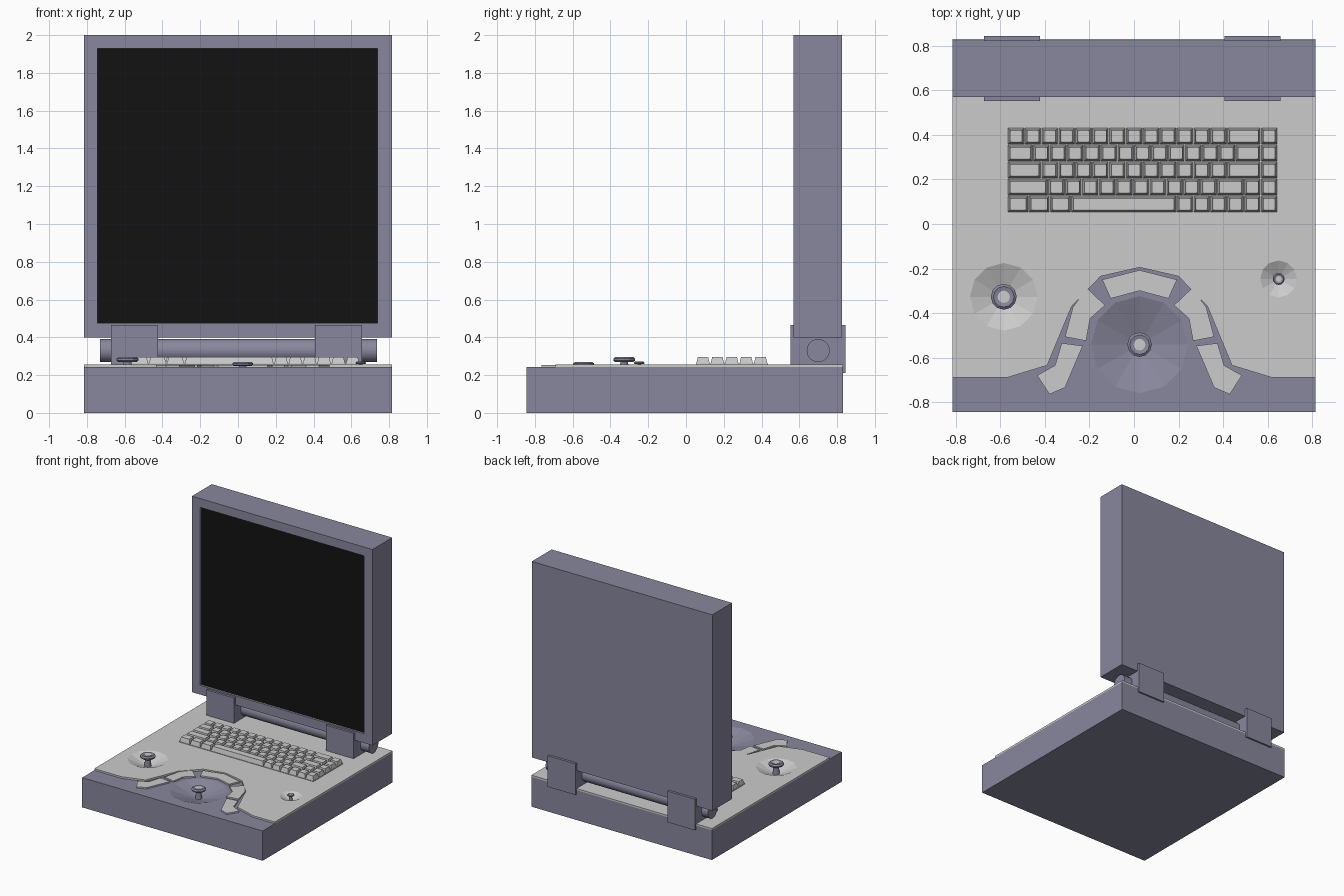
import bpy, bmesh, math

if "Cube" in bpy.data.objects:
    bpy.data.objects.remove(bpy.data.objects["Cube"])

CX = 0.025          # symmetry line of the front controls
BASE, DECK = 0.243, 0.257


def material(name, rgb):
    m = bpy.data.materials.new(name)
    m.diffuse_color = (*rgb, 1)
    m.use_nodes = True
    m.node_tree.nodes["Principled BSDF"].inputs["Base Color"].default_value = m.diffuse_color
    return m


PURPLE = material("purple_grey", (0.25, 0.245, 0.34))
BLACK = material("screen_black", (0.006, 0.006, 0.006))


def finish(name, bm, mat=None):
    bmesh.ops.recalc_face_normals(bm, faces=bm.faces)
    me = bpy.data.meshes.new(name)
    bm.to_mesh(me)
    bm.free()
    if mat:
        me.materials.append(mat)
    ob = bpy.data.objects.new(name, me)
    bpy.context.collection.objects.link(ob)
    return ob


def loft(bm, rings, cap_start=True, cap_end=True):
    """Skin a stack of equal-length point rings."""
    vs = [[bm.verts.new(p) for p in r] for r in rings]
    n = len(vs[0])
    for a, b in zip(vs, vs[1:]):
        for i in range(n):
            j = (i + 1) % n
            bm.faces.new((a[i], a[j], b[j], b[i]))
    if cap_start:
        bm.faces.new(vs[0][::-1])
    if cap_end:
        bm.faces.new(vs[-1])


def prism(name, pts, z0, z1, mat=None):
    bm = bmesh.new()
    loft(bm, [[(x, y, z) for x, y in pts] for z in (z0, z1)])
    return finish(name, bm, mat)


def box(name, x0, x1, y0, y1, z0, z1, mat=None):
    return prism(name, [(x0, y0), (x1, y0), (x1, y1), (x0, y1)], z0, z1, mat)


def lathe(name, profile, x, y, n=12, mat=None, cap_end=True):
    bm = bmesh.new()
    ang = [2 * math.pi * i / n for i in range(n)]
    loft(bm, [[(x + r * math.cos(a), y + r * math.sin(a), z) for a in ang]
              for r, z in profile], True, cap_end)
    return finish(name, bm, mat)


def cut(target, cutter):
    mod = target.modifiers.new("cut", 'BOOLEAN')
    mod.operation, mod.solver, mod.object = 'DIFFERENCE', 'EXACT', cutter
    bpy.context.view_layer.objects.active = target
    bpy.ops.object.modifier_apply(modifier=mod.name)


def mirror(pts):
    return [(2 * CX - x, y) for x, y in pts]


# Base slab and the deck plate with its arched front edge
base = box("base", -0.815, 0.815, -0.845, 0.83, 0, BASE, PURPLE)
half = [(-0.57, -0.69), (-0.39, -0.635), (-0.28, -0.37), (-0.15, -0.235)]
edge = [(-0.815, -0.69)] + half + [(CX, -0.195)] + mirror(half)[::-1] + [(0.815, -0.69)]
deck = prism("deck_plate", edge + [(0.815, 0.83), (-0.815, 0.83)], BASE, DECK)

# Faceted bowls with mushroom sticks: x, y, bowl radius, depth, rim z, cap radius, cap bottom, cap top
sticks = {
    "left": (-0.585, -0.327, 0.152, 0.055, DECK, 0.058, 0.270, 0.296),
    "right": (0.65, -0.247, 0.083, 0.04, DECK, 0.027, 0.258, 0.272),
    "centre": (CX, -0.542, 0.218, 0.06, BASE, 0.055, 0.248, 0.270),
}
for side, (x, y, r, d, rim, cr, c0, c1) in sticks.items():
    bowl = [(r * 0.15, rim - d), (r, rim)]
    cutter = lathe(side + "_bowl_cutter", bowl + [(r, rim + 0.1)], x, y)
    cut(base, cutter)
    if rim == DECK:
        cut(deck, cutter)
        lathe(side + "_bowl", [(a, z + 0.0008) for a, z in bowl[:1]] + [(r, rim)],
              x, y, cap_end=False)
    bpy.data.objects.remove(cutter)
    h = c1 - c0
    lathe(side + "_stick", [(cr * 0.45, rim - d - 0.003), (cr * 0.35, c0),
                            (cr * 0.85, c0), (cr, c0 + h * 0.3), (cr, c0 + h * 0.65),
                            (cr * 0.8, c1), (cr * 0.5, c1 - h * 0.15)], x, y, 12, PURPLE)
    lathe(side + "_stick_pad", [(cr * 0.48, c1 - h * 0.3), (cr * 0.48, c1 - h * 0.05)], x, y)

# Segmented buttons around the arch
lower = [(-0.435, -0.68), (-0.355, -0.635), (-0.325, -0.535),
         (-0.23, -0.547), (-0.31, -0.735), (-0.38, -0.765)]
upper = [(-0.31, -0.507), (-0.275, -0.375), (-0.212, -0.287),
         (-0.13, -0.365), (-0.197, -0.425), (-0.215, -0.525)]
top = [(-0.143, -0.25), (CX, -0.207), (0.193, -0.25),
       (0.155, -0.335), (CX, -0.3), (-0.105, -0.335)]
for name, pts in (("lower", lower), ("upper", upper)):
    prism("left_%s_button" % name, pts, BASE - 0.003, 0.254)
    prism("right_%s_button" % name, mirror(pts), BASE - 0.003, 0.254)
prism("top_button", top, BASE - 0.003, 0.254)

# Keyboard: rows of key widths in key units
KX0, KX1, KY0, KY1 = -0.568, 0.645, 0.052, 0.433
box("keyboard_tray", KX0, KX1, KY0, KY1, DECK - 0.002, DECK + 0.004)
rows = [
    [1.25] * 3 + [6.25] + [1] * 6,
    [2.4] + [1] * 10 + [1.6, 1, 1],
    [2] + [1] * 11 + [2, 1],
    [1.5] + [1] * 12 + [1.5, 1],
    [1] * 13 + [2, 1],
]
unit, pitch = (KX1 - KX0) / 16, (KY1 - KY0) / 5
bm = bmesh.new()
for r, widths in enumerate(rows):
    x, y = KX0, KY0 + r * pitch
    for w in widths:
        rings = []
        for m, z in ((0.002, DECK), (0.003, 0.264), (0.011, 0.297), (0.015, 0.295)):
            a, b, c, e = x + m, x + w * unit - m, y + m, y + pitch - m
            rings.append([(a, c, z), (b, c, z), (b, e, z), (a, e, z)])
        loft(bm, rings)
        x += w * unit
finish("keys", bm)

# Screen housing with a recessed black panel
lid = box("screen_housing", -0.815, 0.815, 0.57, 0.825, 0.40, 2.0, PURPLE)
recess = box("recess_cutter", -0.743, 0.739, 0.5, 0.59, 0.475, 1.928)
cut(lid, recess)
bpy.data.objects.remove(recess)
box("screen_panel", -0.743, 0.739, 0.588, 0.60, 0.475, 1.928, BLACK)

# Hinge barrel and its two brackets with a lip over the back edge
bm = bmesh.new()
ang = [2 * math.pi * i / 32 for i in range(32)]
loft(bm, [[(x, 0.70 + 0.061 * math.cos(a), 0.33 + 0.061 * math.sin(a)) for a in ang]
          for x in (-0.73, 0.735)])
barrel = finish("hinge_barrel", bm, PURPLE)
bpy.context.view_layer.objects.active = barrel
barrel.select_set(True)
bpy.ops.object.shade_smooth_by_angle(angle=math.radians(35))
profile = [(0.552, 0.257), (0.552, 0.464), (0.845, 0.464), (0.845, 0.21),
           (0.831, 0.21), (0.831, 0.257)]
for side, x0, x1 in (("left", -0.673, -0.423), ("right", 0.407, 0.657)):
    bm = bmesh.new()
    loft(bm, [[(x, y, z) for y, z in profile] for x in (x0, x1)])
    finish(side + "_hinge_bracket", bm, PURPLE)
